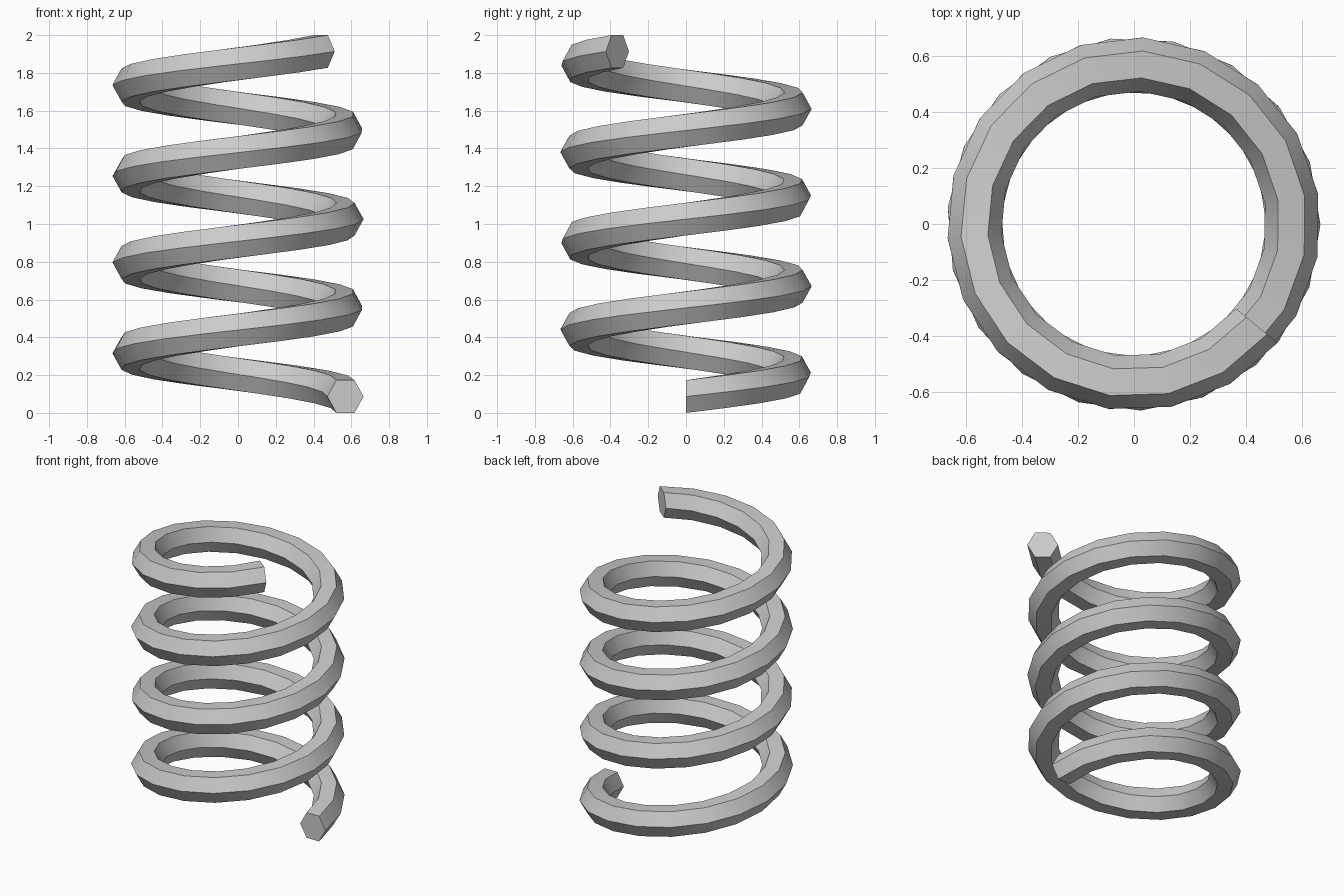
import bpy, bmesh, math

if "Cube" in bpy.data.objects:
    bpy.data.objects.remove(bpy.data.objects["Cube"])

RADIUS, HALF_W, HALF_H = 0.57, 0.096, 0.0865   # coil radius, hexagonal wire half sizes
TURNS, STEPS, SIDES = 3.89, 72, 6
RISE = 2.0 - 2 * HALF_H

# Hexagonal wire swept along a rising spiral
bm = bmesh.new()
rings = []
for i in range(STEPS + 1):
    t = i / STEPS
    a = t * TURNS * 2 * math.pi
    ring = []
    for k in range(SIDES):
        b = k * 2 * math.pi / SIDES
        r = RADIUS + HALF_W * math.cos(b)
        z = HALF_H + RISE * t + HALF_H * math.sin(b) / math.sin(math.pi / 3)
        ring.append(bm.verts.new((r * math.cos(a), r * math.sin(a), z)))
    rings.append(ring)
for p, q in zip(rings, rings[1:]):
    for k in range(SIDES):
        n = (k + 1) % SIDES
        bm.faces.new((p[k], p[n], q[n], q[k]))

# Flat end caps
bm.faces.new(rings[0])
bm.faces.new(rings[-1])
bmesh.ops.recalc_face_normals(bm, faces=bm.faces)

mesh = bpy.data.meshes.new("coil_spring")
bm.to_mesh(mesh)
bm.free()
spring = bpy.data.objects.new("coil_spring", mesh)
bpy.context.collection.objects.link(spring)

# Smooth along the wire, sharp on the hexagon edges
bpy.context.view_layer.objects.active = spring
spring.select_set(True)
bpy.ops.object.shade_smooth_by_angle(angle=math.radians(30))

# Centre on x and y
for axis in (0, 1):
    vals = [v.co[axis] for v in mesh.vertices]
    mid = (min(vals) + max(vals)) / 2
    for v in mesh.vertices:
        v.co[axis] -= mid
